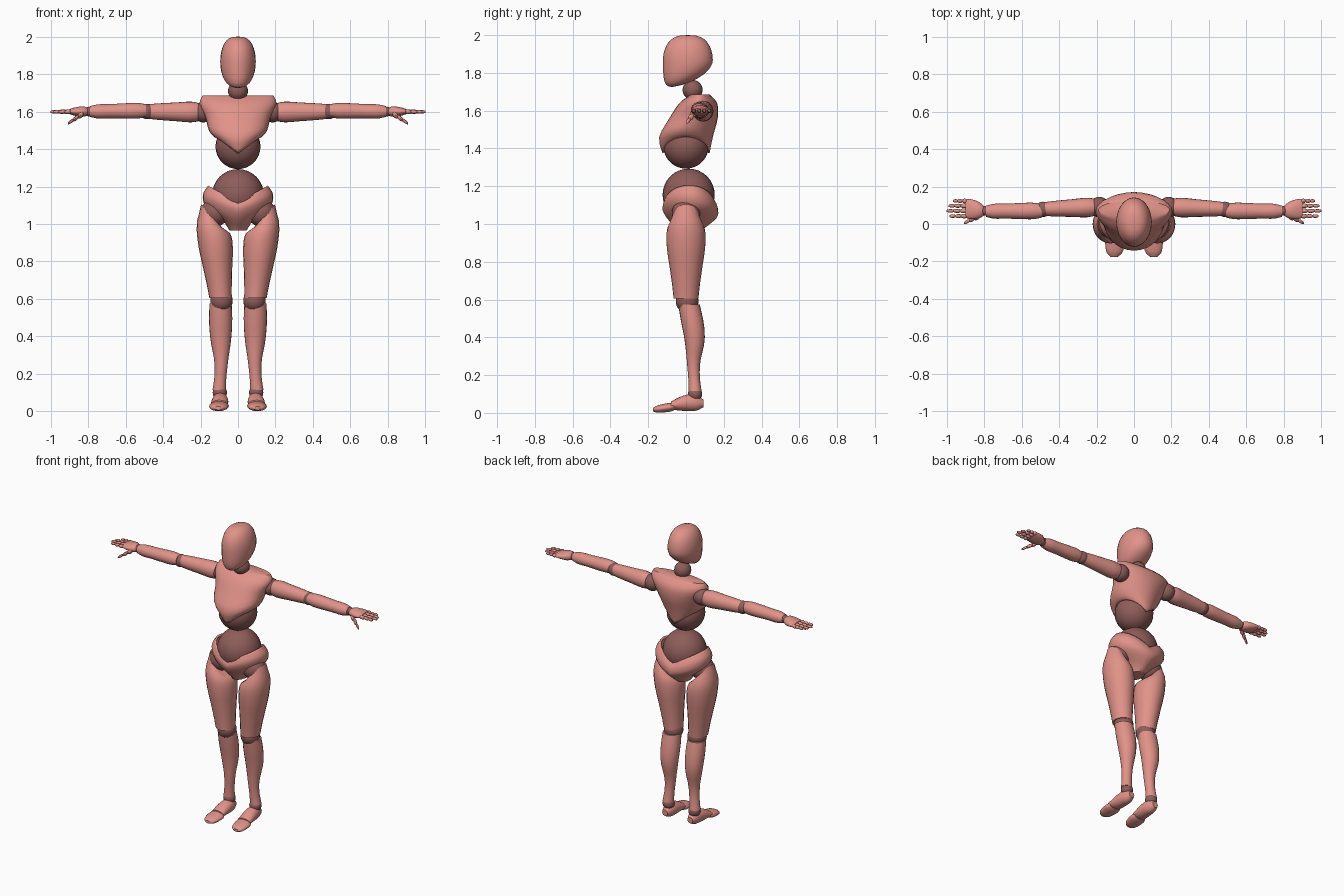
import bpy, bmesh, math
from mathutils import Vector

cube = bpy.data.objects.get("Cube")
if cube:
    bpy.data.objects.remove(cube, do_unlink=True)


def material(name, red, green, blue):
    mat = bpy.data.materials.new(name)
    mat.use_nodes = True
    mat.diffuse_color = (red, green, blue, 1)
    shader = mat.node_tree.nodes["Principled BSDF"]
    shader.inputs["Base Color"].default_value = mat.diffuse_color
    return mat


SHELL = material("salmon shell", .75, .29, .25)
JOINT = material("dark joint", .27, .11, .1)


# Turn a bmesh into a smooth shaded object, mirrored for paired parts
def finish(name, bm, mat, paired):
    bmesh.ops.recalc_face_normals(bm, faces=bm.faces)
    mesh = bpy.data.meshes.new(name)
    bm.to_mesh(mesh)
    bm.free()
    mesh.materials.append(mat)
    part = bpy.data.objects.new(name, mesh)
    bpy.context.collection.objects.link(part)
    bpy.ops.object.select_all(action='DESELECT')
    part.select_set(True)
    bpy.context.view_layer.objects.active = part
    bpy.ops.object.shade_smooth_by_angle(angle=math.radians(50))
    if paired:
        part.modifiers.new("Mirror", 'MIRROR').use_mirror_merge = False
    return part


# Smooth curve through evenly spaced values or points
def sample(values, t):
    last = len(values) - 1
    place = t * last
    i = min(int(place), last - 1)
    f = place - i
    before, a = values[max(i - 1, 0)], values[i]
    b, after = values[i + 1], values[min(i + 2, last)]
    slope_a, slope_b = (b - before) / 2, (after - a) / 2
    blend = f * f * (3 - 2 * f)
    return (a * (1 - blend) + b * blend
            + slope_a * (f * (1 - f) ** 2) - slope_b * (f * f * (1 - f)))


# Oval body swept along a spine; lift(t, cosine) bends each ring along the spine's main axis
def loft(name, spine, widths, depths, lift=None, paired=True, open_start=False, sides=20, steps=12):
    spine = [Vector(point) for point in spine]
    run = spine[-1] - spine[0]
    axis = max(range(3), key=lambda k: abs(run[k]))
    across, along = [k for k in range(3) if k != axis]
    bm = bmesh.new()
    rings = []
    for step in range(steps + 1):
        t = step / steps
        ring = []
        for i in range(sides):
            angle = math.tau * i / sides
            co = sample(spine, t)
            co[across] += sample(widths, t) * math.cos(angle)
            co[along] += sample(depths, t) * math.sin(angle)
            if lift:
                co[axis] += lift(t, math.cos(angle))
            ring.append(bm.verts.new(co))
        rings.append(ring)
    for a, b in zip(rings, rings[1:]):
        for i in range(sides):
            bm.faces.new((a[i - 1], a[i], b[i], b[i - 1]))
    bm.faces.new(rings[-1])
    if not open_start:
        bm.faces.new(rings[0])
    return finish(name, bm, SHELL, paired)


# Tapering part whose depth follows its width
def limb(name, spine, widths, ratio, **options):
    return loft(name, spine, widths, [w * ratio for w in widths], **options)


def sphere():
    bm = bmesh.new()
    bmesh.ops.create_uvsphere(bm, u_segments=24, v_segments=16, radius=1)
    return bm


def ball(name, centre, radius, paired=True):
    bm = sphere()
    for v in bm.verts:
        v.co = Vector(centre) + v.co * radius
    finish(name, bm, JOINT, paired)


# Head: a squarish ovoid with the chin drawn forward and down
bm = sphere()
for v in bm.verts:
    x, y, z = v.co
    drop = max(0, -z)
    fullness = max(math.hypot(x, y), .01) ** -.3
    v.co = (.095 * x * fullness,
            .01 + .132 * y * fullness - .04 * drop ** 2,
            1.867 + .133 * z + .035 * drop * y * fullness)
finish("head", bm, SHELL, False)

# Ball joints
ball("neck_ball", (0, .035, 1.71), .053, paired=False)
ball("waist_ball", (0, 0, 1.413), .12, paired=False)
ball("belly_ball", (0, .014, 1.155), .138, paired=False)
ball("shoulder_balls", (.185, .09, 1.597), .055)
ball("elbow_balls", (.485, .078, 1.6), .041)
ball("wrist_balls", (.795, .07, 1.6), .026)
ball("hip_balls", (.125, 0, 1.06), .075)
ball("knee_balls", (.088, .006, .59), .06)
ball("ankle_balls", (.097, .048, .1), .038)

# Rib cage shell, arched over the waist at the sides
chest = loft("chest",
             [(0, 0, 1.375), (0, 0, 1.46), (0, .04, 1.56), (0, .065, 1.64), (0, .075, 1.685)],
             [.112, .154, .174, .205, .19], [.125, .142, .128, .1, .05],
             lift=lambda t, c: .085 * abs(c) * (1 - t) ** 3,
             paired=False, open_start=True, sides=28)

# Pelvis shell with a dipped waistband and high leg openings
pelvis = loft("pelvis",
              [(0, .017, 1.115), (0, .022, 1.08), (0, .03, 1.03), (0, .02, .965)],
              [.16, .188, .165, .045], [.13, .147, .13, .06],
              lift=lambda t, c: .09 * abs(c) * math.sqrt(1 - t),
              paired=False, open_start=True, sides=28)

for shell in (chest, pelvis):
    rim = shell.modifiers.new("Thickness", 'SOLIDIFY')
    rim.thickness = .012
    rim.offset = -1

# Legs, the thighs cut high on the outside
limb("thighs", [(.135, 0, 1.035), (.093, 0, .605)],
     [.062, .092, .092, .078, .066, .06], 1.1,
     lift=lambda t, c: .07 * c * (1 - t) ** 4)
limb("shins", [(.093, .016, .575), (.092, .045, .4), (.09, .04, .25), (.1, .048, .115)],
     [.059, .062, .053, .038, .032, .036], .96)
loft("feet", [(.095, .092, .05), (.095, .02, .055), (.1, -.08, .04)],
     [.02, .038, .045, .045], [.02, .044, .04, .02])
limb("toes", [(.1, -.062, .033), (.105, -.175, .017)],
     [.042, .052, .05, .042, .02], .45)

# Arms
limb("upper_arms", [(.19, .09, 1.597), (.475, .08, 1.6)],
     [.04, .052, .047, .042, .037], 1.06)
limb("forearms", [(.492, .07, 1.605), (.79, .068, 1.6)],
     [.036, .044, .043, .04, .04, .03], .95)
loft("palms", [(.8, .07, 1.6), (.9, .083, 1.6)],
     [.024, .045, .053, .05], [.02, .028, .022, .013])

# Jointed fingers: three overlapping bones each
knuckle = .893
for finger, y, tip in (("index", .042, .985), ("middle", .07, 1), ("ring", .097, .99), ("little", .123, .965)):
    bone = (tip - knuckle) / 3
    for k, section in enumerate(("base", "middle", "tip")):
        start = knuckle + bone * k
        thick = .0125 - .0015 * k
        limb(f"{finger}_finger_{section}", [(start, y, 1.6), (start + bone, y, 1.598)],
             [thick * .7, thick, thick * .9, thick * .5], 1, sides=8, steps=5)

# Thumbs, slanting forward and down
root, end = Vector((.825, .045, 1.592)), Vector((.906, .005, 1.537))
for k, section in enumerate(("base", "middle", "tip")):
    thick = .018 - .004 * k
    limb(f"thumb_{section}", [root.lerp(end, k / 3), root.lerp(end, (k + 1) / 3)],
         [thick * .7, thick, thick * .9, thick * .6], 1, sides=8, steps=5)
